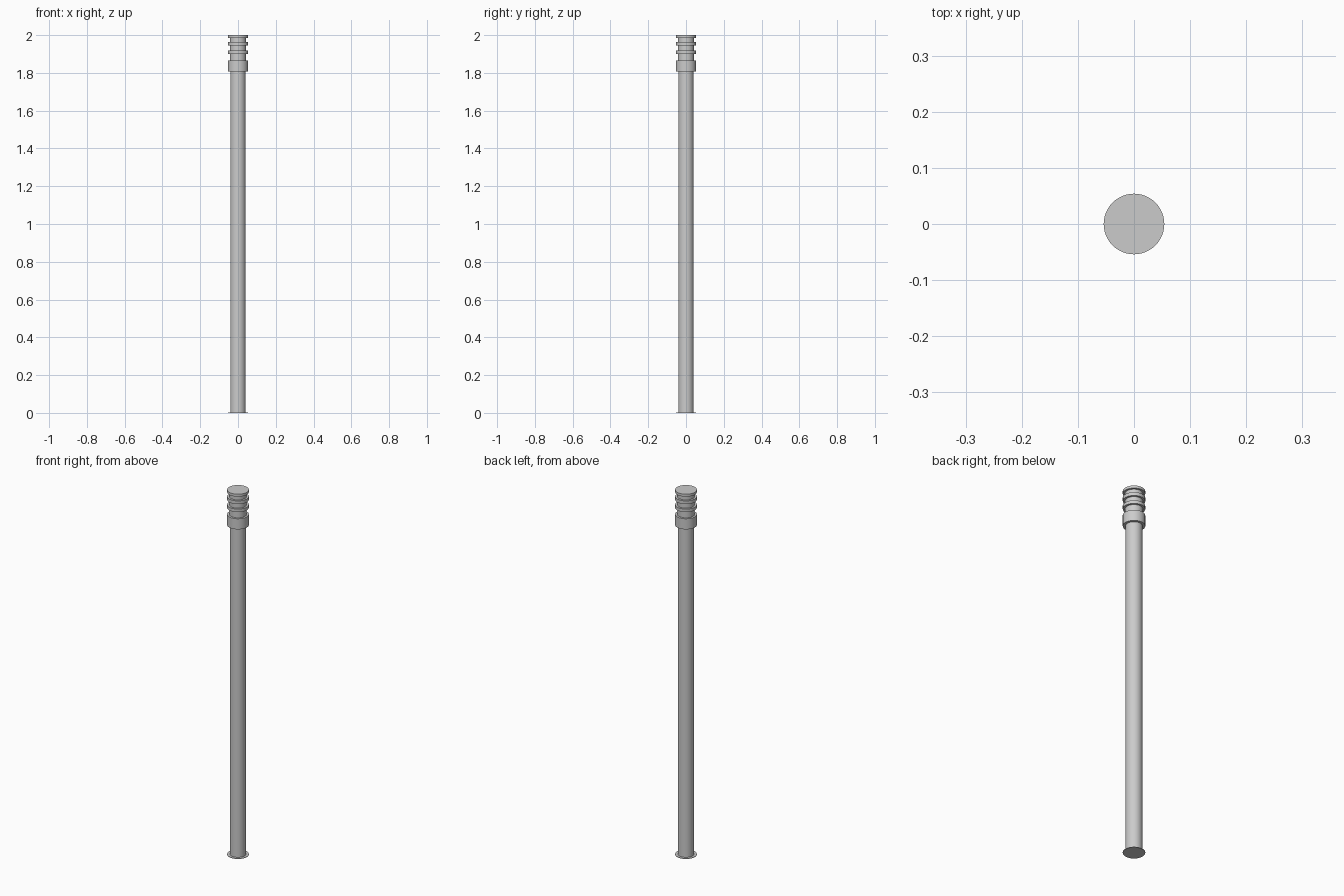
import bpy, bmesh, math

if "Cube" in bpy.data.objects:
    bpy.data.objects.remove(bpy.data.objects["Cube"])

SIDES = 48

def lathe(name, profile):
    """Closed solid of revolution from (radius, z) points, bottom to top."""
    bm = bmesh.new()
    rings = []
    for r, z in profile:
        rings.append([bm.verts.new((r * math.cos(2 * math.pi * i / SIDES),
                                    r * math.sin(2 * math.pi * i / SIDES), z))
                      for i in range(SIDES)])
    for lo, hi in zip(rings, rings[1:]):
        for i in range(SIDES):
            j = (i + 1) % SIDES
            bm.faces.new((lo[i], lo[j], hi[j], hi[i]))
    bm.faces.new(rings[0][::-1])
    bm.faces.new(rings[-1])
    mesh = bpy.data.meshes.new(name)
    bm.to_mesh(mesh)
    bm.free()
    ob = bpy.data.objects.new(name, mesh)
    bpy.context.collection.objects.link(ob)
    bpy.context.view_layer.objects.active = ob
    ob.select_set(True)
    bpy.ops.object.shade_smooth_by_angle(angle=math.radians(30))
    ob.select_set(False)
    return ob

def disc(name, r, z0, z1):
    return lathe(name, [(r, z0), (r, z1)])

R_POST, R_HEAD, R_CORE = 0.041, 0.054, 0.043

# Thin ground plate and post
disc("base_plate", R_HEAD, 0.0, 0.003)
disc("post", R_POST, 0.003, 1.81)

# Head: collar, lamp core, louvre rings and cap
disc("collar", R_HEAD, 1.807, 1.865)
disc("lamp_core", R_CORE, 1.86, 1.99)
for n, (z0, z1) in enumerate([(1.901, 1.918), (1.945, 1.963)]):
    disc(f"louvre_ring_{n + 1}", R_HEAD, z0, z1)
disc("cap", R_HEAD, 1.986, 2.0)
